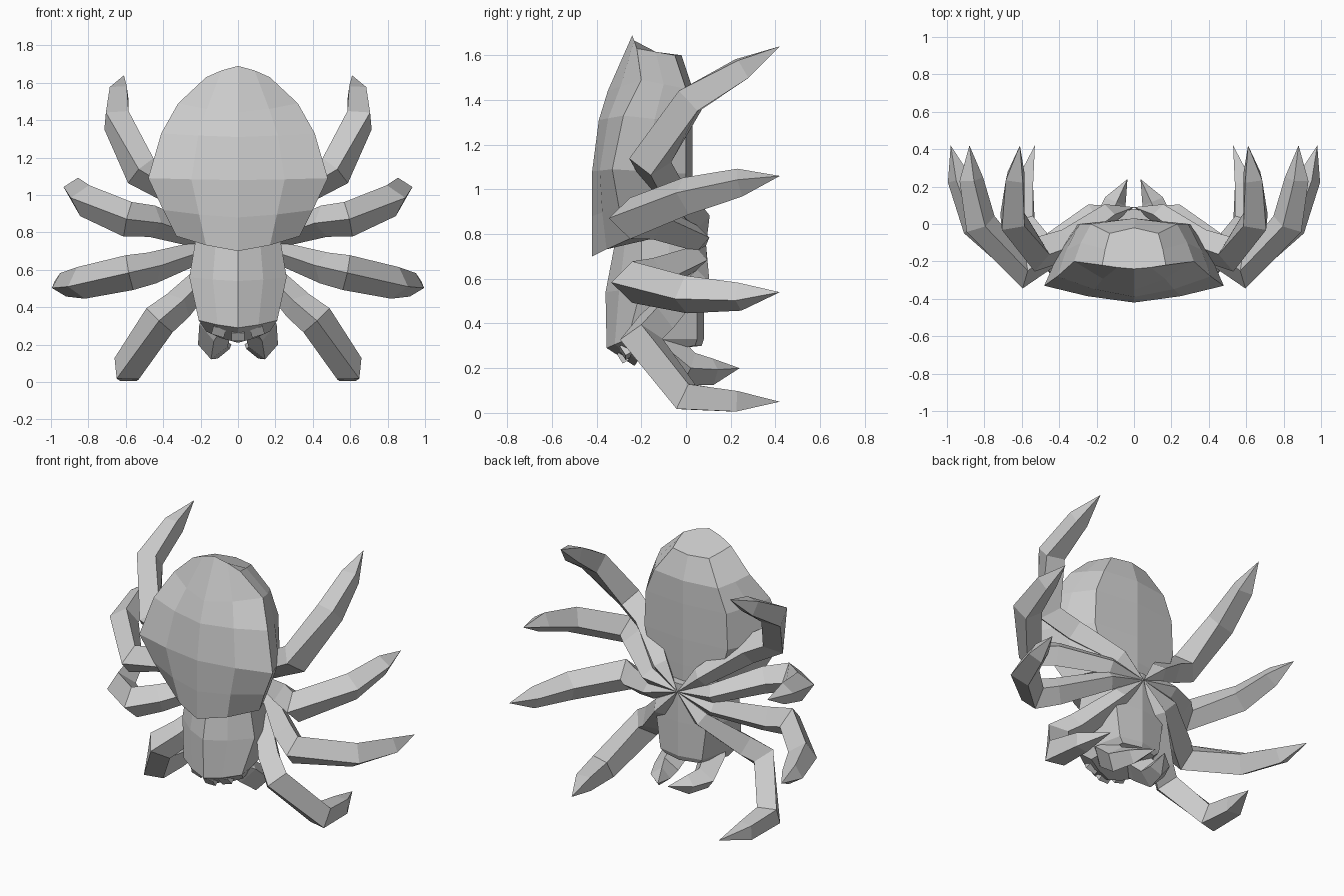
import bpy, bmesh
from mathutils import Vector

if "Cube" in bpy.data.objects:
    bpy.data.objects.remove(bpy.data.objects["Cube"])


def loft(name, rings, mirror=False):
    """Skin a list of closed rings (single-point rings become tips)."""
    bm = bmesh.new()
    loops = [[bm.verts.new(p) for p in ring] for ring in rings]
    for a, b in zip(loops, loops[1:]):
        n = max(len(a), len(b))
        for i in range(n):
            j = (i + 1) % n
            if len(a) == 1:
                bm.faces.new((a[0], b[j], b[i]))
            elif len(b) == 1:
                bm.faces.new((a[i], a[j], b[0]))
            else:
                bm.faces.new((a[i], a[j], b[j], b[i]))
    for end in (loops[0], loops[-1]):
        if len(end) > 2:
            bm.faces.new(end)
    bmesh.ops.recalc_face_normals(bm, faces=bm.faces)
    mesh = bpy.data.meshes.new(name)
    bm.to_mesh(mesh)
    bm.free()
    obj = bpy.data.objects.new(name, mesh)
    bpy.context.collection.objects.link(obj)
    if mirror:
        obj.modifiers.new("Mirror", 'MIRROR').use_mirror_merge = False
    return obj


def body_ring(yd, zd, w, yr, zr, wv, yv, zv):
    """Ring from back-ridge (yd, zd), rim (w, yr, zr) and belly (wv, yv, zv)."""
    mid = (w * 0.52, yd + (yr - yd) * 0.38, zd + (zr - zd) * 0.4)
    side = (wv + (w - wv) * 0.6, yr + (yv - yr) * 0.5, (zr + zv) / 2)
    half = [mid, (w, yr, zr), side, (wv, yv, zv)]
    left = [(-x, y, z) for x, y, z in reversed(half)]
    return [(0, yd, zd)] + half + [(0, yv + 0.03, zv)] + left


def limb(name, path, radii, tip):
    """Four-sided tapering limb with its ridge on the outside of the bend."""
    pts = [Vector(p) for p in path] + [Vector(tip)]
    radial = Vector((pts[3].x - pts[0].x, 0, pts[3].z - pts[0].z))
    side = radial.cross(Vector((0, 1, 0))).normalized()
    rings = []
    for i, p in enumerate(pts[:-1]):
        r = radii[i]
        if r == 0:
            rings.append([p])
            continue
        t = ((pts[i + 1] - p).normalized()
             + (p - pts[max(i - 1, 0)]).normalized()).normalized()
        out = t.cross(side).normalized()
        s = out.cross(t)
        rings.append([p + out * r, p + s * r, p - out * r, p - s * r])
    rings.append([pts[-1]])
    return loft(name, rings, mirror=True)


# Abdomen: faceted shell with a sharp rim and pointed lower lip
loft("abdomen", [body_ring(*r) for r in (
    (-.24, 1.69, .17, -.22, 1.63, .13, -.05, 1.60),
    (-.35, 1.44, .32, -.20, 1.49, .23, .00, 1.45),
    (-.39, 1.31, .41, -.28, 1.33, .29, .00, 1.30),
    (-.42, 1.08, .48, -.33, 1.09, .30, .00, 1.07),
    (-.42, .88, .40, -.30, .92, .25, .00, .90),
    (-.42, .70, .33, -.25, .78, .20, .00, .79))])

# Head and thorax
loft("thorax", [body_ring(*r) for r in (
    (-.31, .80, .22, -.20, .80, .17, .05, .80),
    (-.36, .54, .26, -.20, .56, .18, .05, .55),
    (-.355, .29, .21, -.26, .33, .15, .05, .33),
    (-.23, .21, .17, -.19, .27, .12, .04, .30))])

# Legs: all start at one point under the body
root = (0, .09, .75)
radii = (0, .06, .085, .095, .087, .065)
limb("rear_leg", [root, (.14, .05, .87), (.36, -.11, 1.04), (.52, -.16, 1.13),
                  (.65, .02, 1.40), (.635, .25, 1.54)], radii, (.61, .42, 1.64))
limb("mid_rear_leg", [root, (.22, .05, .78), (.46, -.15, .86), (.59, -.25, .87),
                      (.82, .0, .97), (.87, .24, 1.03)], radii, (.88, .42, 1.06))
limb("mid_front_leg", [root, (.22, .04, .69), (.46, -.15, .61), (.58, -.24, .585),
                       (.84, .0, .53), (.935, .24, .52)], radii, (.98, .42, .54))
limb("front_leg", [root, (.14, .05, .60), (.32, -.13, .41), (.42, -.2, .33),
                   (.595, .0, .072), (.585, .22, .052)], radii, (.53, .42, .05))

# Short curled feelers under the head
limb("feeler", [(.08, -.18, .34), (.12, -.10, .29), (.135, .01, .195),
                (.10, .12, .185)], (.07, .09, .08, .06), (.035, .24, .20))

# Small block eyes set into the sloping face
for i, (x, y, z) in enumerate(((-.10, -.262, .28), (0, -.275, .255), (.10, -.262, .28))):
    bpy.ops.mesh.primitive_cube_add(size=1, location=(x, y, z))
    eye = bpy.context.object
    eye.name = f"eye_{i + 1}"
    eye.scale = (.07, .05, .05)
    eye.rotation_euler = (.55, -x * 3, 0)
